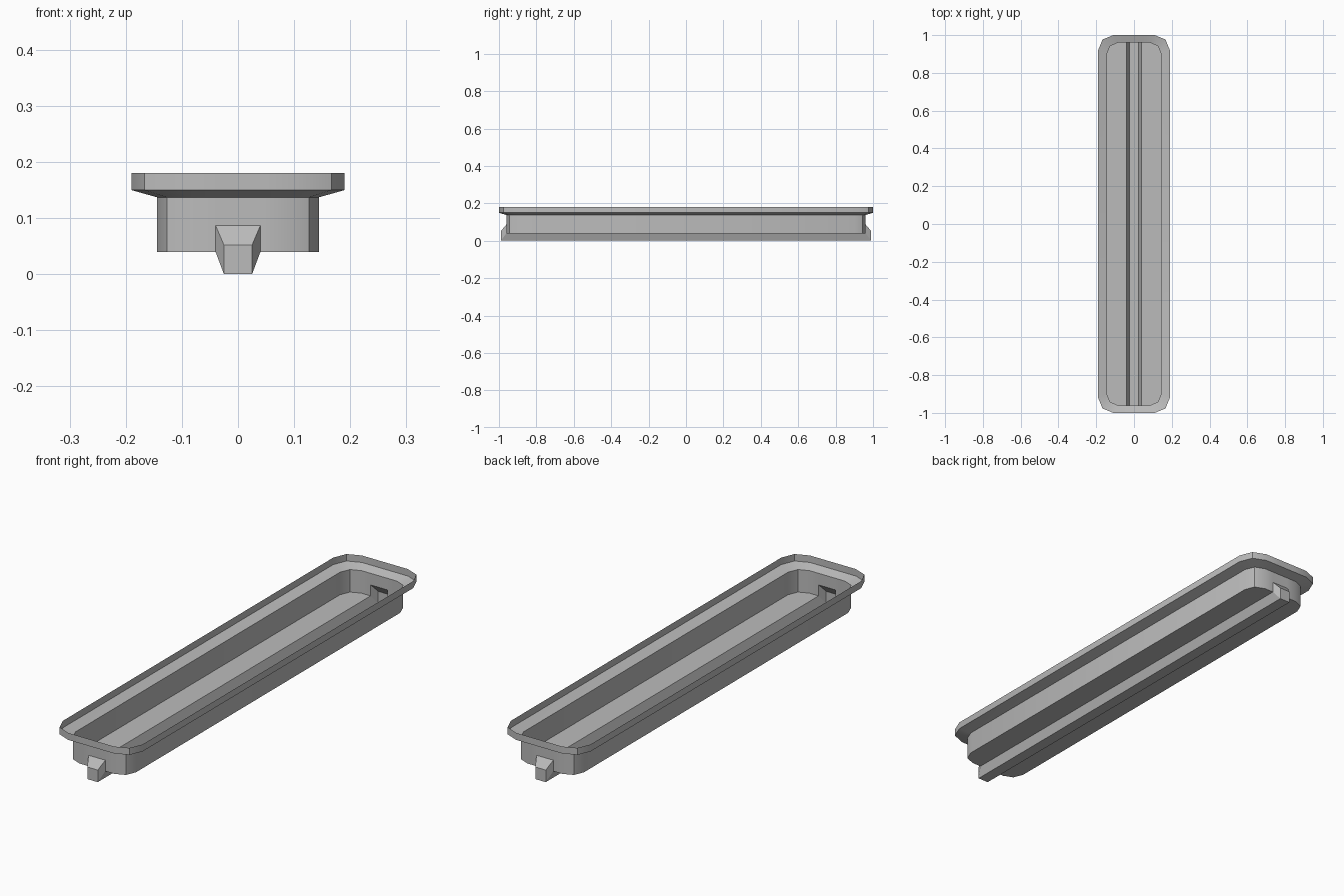
import bpy, bmesh, math

cube = bpy.data.objects.get("Cube")
if cube:
    bpy.data.objects.remove(cube, do_unlink=True)

grey = bpy.data.materials.new("plain grey")
grey.use_nodes = True
grey.diffuse_color = (0.5, 0.5, 0.5, 1)
grey.node_tree.nodes["Principled BSDF"].inputs["Base Color"].default_value = (0.5, 0.5, 0.5, 1)

# Shared heights and keel widths
FLOOR, MOUTH, LEDGE, RIM, TOP = 0.04, 0.087, 0.137, 0.15, 0.18
SLOT, KEEL = 0.04, 0.025
LENGTH, WIDTH, RADIUS = 0.96, 0.144, 0.06


def quarter_outline(width, length, radius, z):
    """Outline of one rounded corner, from the end centre to the side centre."""
    pts = [(0, length, z), (SLOT, length, z)]
    for i in range(3):
        a = math.radians(90 - 45 * i)
        pts.append((width - radius + radius * math.cos(a),
                    length - radius + radius * math.sin(a), z))
    return pts + [(width, 0, z)]


def mirrored_part(name, faces):
    """Make a quarter shell from face corner lists and mirror it in x and y."""
    bm = bmesh.new()
    for corners in faces:
        bm.faces.new([bm.verts.new(c) for c in corners])
    bmesh.ops.remove_doubles(bm, verts=bm.verts, dist=0.0001)
    mesh = bpy.data.meshes.new(name)
    bm.to_mesh(mesh)
    bm.free()
    mesh.materials.append(grey)
    obj = bpy.data.objects.new(name, mesh)
    bpy.context.collection.objects.link(obj)
    bpy.ops.object.select_all(action='DESELECT')
    obj.select_set(True)
    bpy.context.view_layer.objects.active = obj
    mod = obj.modifiers.new("mirror", 'MIRROR')
    mod.use_axis = (True, True, False)
    mod.merge_threshold = 0.0001
    bpy.ops.object.modifier_apply(modifier=mod.name)
    bpy.ops.object.shade_smooth_by_angle(angle=math.radians(30))
    return obj


def band(upper, lower):
    """Outward-facing quads between two outlines."""
    return [[upper[i], upper[i + 1], lower[i + 1], lower[i]]
            for i in range(len(upper) - 1)]


# Tray: raised rim, sloped ledge, wall with keel mouth, split floor
top = quarter_outline(0.19, 1.0, 0.08, TOP)
rim = quarter_outline(0.19, 1.0, 0.08, RIM)
ledge = quarter_outline(WIDTH, LENGTH, RADIUS, LEDGE)
floor = quarter_outline(WIDTH, LENGTH, RADIUS, FLOOR)
wall = band(ledge, floor)
wall[0] = [ledge[0], ledge[1], (SLOT, LENGTH, MOUTH), (0, LENGTH, MOUTH)]
wall[1].append((SLOT, LENGTH, MOUTH))
floor_face = [(SLOT, 0, FLOOR)] + floor[1:]
mirrored_part("tray", band(top, rim) + band(rim, ledge) + wall + [floor_face])

# Keel channel: hollow trough under the floor, with tapered noses at both ends
NOSE, NOSE_TOP = 0.99, 0.052
shoulder, mouth = (SLOT, LENGTH, FLOOR), (SLOT, LENGTH, MOUTH)
tip_low, tip_high = (KEEL, NOSE, 0), (KEEL, NOSE, NOSE_TOP)
mirrored_part("keel_channel", [
    [(SLOT, 0, FLOOR), shoulder, tip_low, (KEEL, 0, 0)],
    [(0, 0, 0), (KEEL, 0, 0), tip_low, (0, NOSE, 0)][::-1],
    [shoulder, mouth, tip_high, tip_low],
    [(0, NOSE, NOSE_TOP), tip_high, tip_low, (0, NOSE, 0)],
    [(0, LENGTH, MOUTH), mouth, tip_high, (0, NOSE, NOSE_TOP)],
])
for o in bpy.context.collection.objects:
    if o.name in ("tray", "keel_channel"):
        bm = bmesh.new()
        bm.from_mesh(o.data)
        # Turn every face away from the inside of the trough
        for f in bm.faces:
            c = f.calc_center_median()
            out = c.copy()
            out.y = c.y if abs(c.y) > 0.9 else 0
            out.z = c.z - 0.3
            if f.normal.dot(out) < 0:
                f.normal_flip()
        bm.to_mesh(o.data)
        bm.free()
